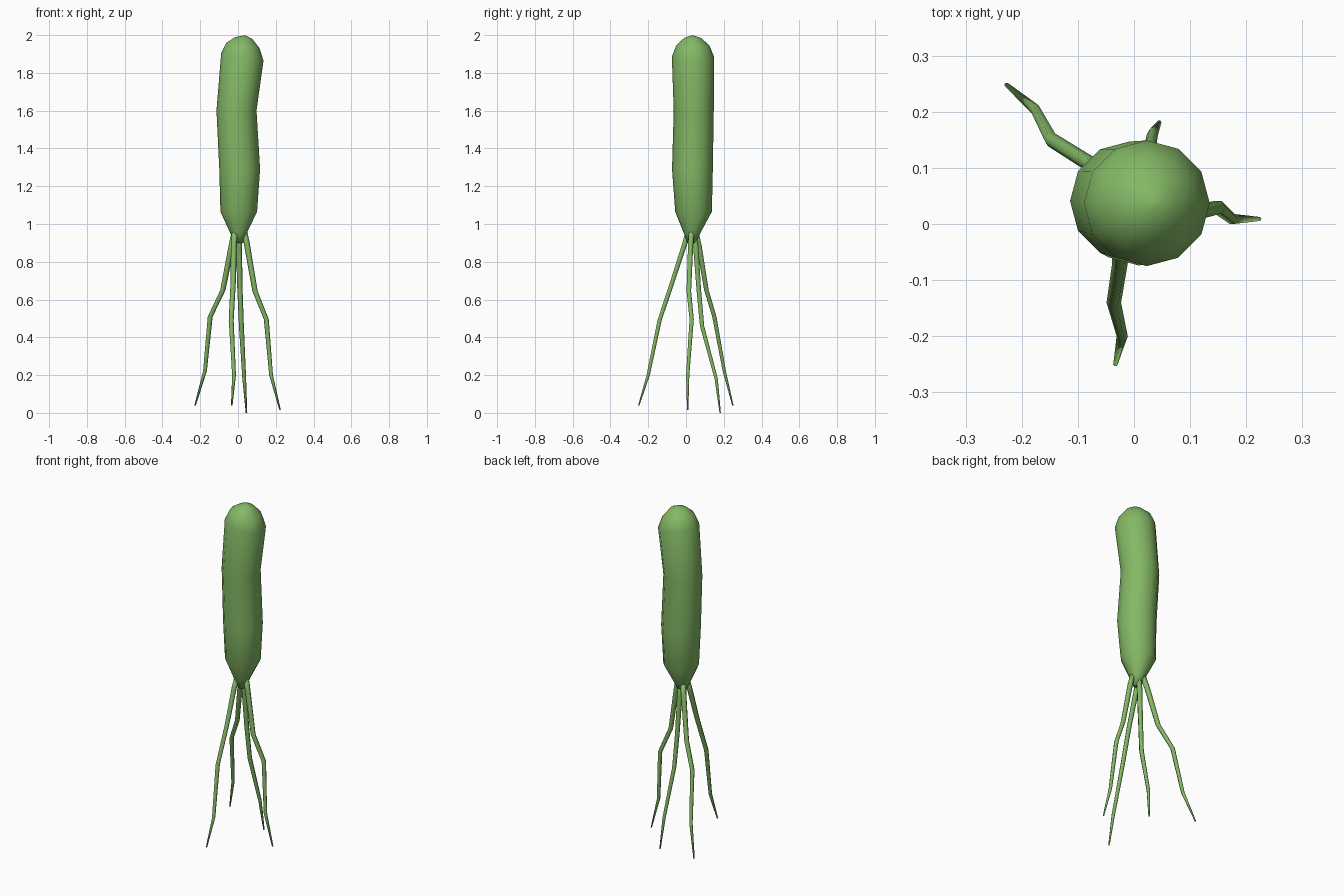
import bpy, bmesh, math
from mathutils import Vector

green = bpy.data.materials.new("leaf green")
green.diffuse_color = (0.23, 0.48, 0.13, 1)


def loft(name, rings, sides):
    """Skin rings of (x, y, z, radius, x_tilt) and cap both ends."""
    bm = bmesh.new()
    loops = []
    for x, y, z, r, tilt in rings:
        loop = []
        for i in range(sides):
            a = 2 * math.pi * i / sides
            dx = r * math.cos(a)
            loop.append(bm.verts.new((x + dx, y + r * math.sin(a), z - tilt * dx)))
        loops.append(loop)
    for a, b in zip(loops, loops[1:]):
        for i in range(sides):
            j = (i + 1) % sides
            bm.faces.new((a[i], a[j], b[j], b[i]))
    for loop in (loops[0], loops[-1]):
        c = sum((v.co for v in loop), Vector()) / sides
        centre = bm.verts.new(c)
        for i in range(sides):
            bm.faces.new((loop[i], loop[(i + 1) % sides], centre))
    bmesh.ops.recalc_face_normals(bm, faces=bm.faces)
    for f in bm.faces:
        f.smooth = True
    me = bpy.data.meshes.new(name)
    bm.to_mesh(me)
    bm.free()
    me.materials.append(green)
    ob = bpy.data.objects.new(name, me)
    bpy.context.collection.objects.link(ob)
    return ob


# Gently bent body with narrow neck and rounded, tilted cap
loft("body", [
    (0.005, 0.03, 0.90, 0.022, 0),
    (0.003, 0.032, 0.95, 0.043, 0),
    (0.004, 0.04, 1.065, 0.097, 0),
    (0.009, 0.034, 1.29, 0.108, 0),
    (-0.008, 0.041, 1.60, 0.106, 0),
    (0.023, 0.037, 1.885, 0.112, 0.18),
    (0.026, 0.036, 1.945, 0.088, 0.16),
    (0.030, 0.035, 1.985, 0.045, 0.10),
    (0.034, 0.034, 1.998, 0.006, 0.0),
], 12)

# Four thin crooked roots, tapering to the tips
roots = {
    "back_left_root": [(-0.015, 0.05, 0.97), (-0.035, 0.07, 0.88), (-0.08, 0.108, 0.65),
                       (-0.147, 0.15, 0.51), (-0.175, 0.203, 0.22), (-0.227, 0.248, 0.04)],
    "right_root": [(0.03, 0.03, 0.97), (0.046, 0.025, 0.90), (0.09, 0.015, 0.645),
                   (0.15, 0.03, 0.495), (0.175, 0.009, 0.20), (0.223, 0.009, 0.015)],
    "front_root": [(-0.015, 0.015, 0.97), (-0.022, -0.005, 0.90), (-0.025, -0.07, 0.70),
                   (-0.036, -0.14, 0.49), (-0.021, -0.20, 0.20), (-0.033, -0.25, 0.04)],
    "back_root": [(0.003, 0.04, 0.97), (0.005, 0.052, 0.88), (0.01, 0.067, 0.66),
                  (0.018, 0.085, 0.46), (0.033, 0.16, 0.18), (0.045, 0.181, 0.0)],
}
radii = [0.017, 0.016, 0.014, 0.013, 0.010, 0.004]
for name, path in roots.items():
    loft(name, [(*p, r, 0) for p, r in zip(path, radii)], 6)
